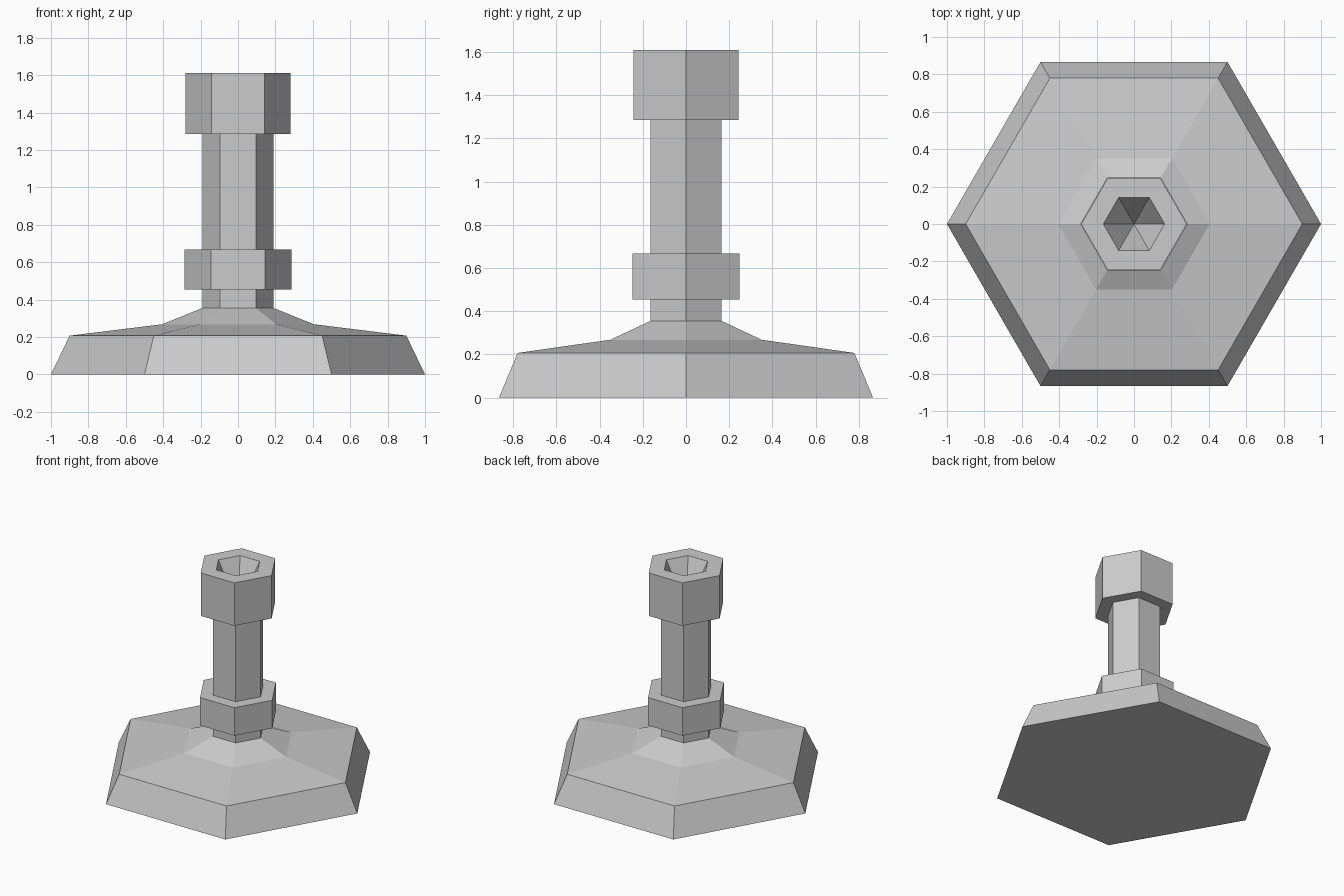
import bpy
import bmesh
from math import cos, sin, pi

default_cube = bpy.data.objects.get("Cube")
if default_cube:
    bpy.data.objects.remove(default_cube, do_unlink=True)

SIDES = 6
SHAFT_R = 0.19

# Single grey finish
grey = bpy.data.materials.new("plain_grey")
grey.use_nodes = True
grey.diffuse_color = (0.6, 0.6, 0.6, 1)
grey.node_tree.nodes["Principled BSDF"].inputs["Base Color"].default_value = (0.6, 0.6, 0.6, 1)


def hex_lathe(name, profile):
    """Sweep a (radius, height) profile around z with six flat sides; radius 0 closes to a point."""
    bm = bmesh.new()
    rings = []
    for r, z in profile:
        if r == 0:
            rings.append([bm.verts.new((0, 0, z))] * SIDES)
        else:
            rings.append([bm.verts.new((r * cos(2 * pi * i / SIDES), r * sin(2 * pi * i / SIDES), z))
                          for i in range(SIDES)])
    for low, high in zip(rings, rings[1:]):
        for i in range(SIDES):
            j = (i + 1) % SIDES
            corners = list(dict.fromkeys((low[i], low[j], high[j], high[i])))
            bm.faces.new(corners)
    mesh = bpy.data.meshes.new(name)
    bm.to_mesh(mesh)
    bm.free()
    mesh.materials.append(grey)
    obj = bpy.data.objects.new(name, mesh)
    bpy.context.collection.objects.link(obj)
    return obj


# Wide foot with a bevelled rim and a shallow sloping top
hex_lathe("base", [(0, 0), (1.0, 0), (0.9, 0.207), (0.405, 0.268), (SHAFT_R, 0.355)])

# Upright shaft
hex_lathe("shaft", [(SHAFT_R, 0.355), (SHAFT_R, 1.285)])

# Lower collar around the shaft
hex_lathe("collar", [(SHAFT_R, 0.455), (0.287, 0.455), (0.287, 0.667), (SHAFT_R, 0.667)])

# Head with a pointed six-sided socket
hex_lathe("head", [(SHAFT_R, 1.285), (0.282, 1.285), (0.282, 1.61), (0.164, 1.61), (0, 1.285)])
